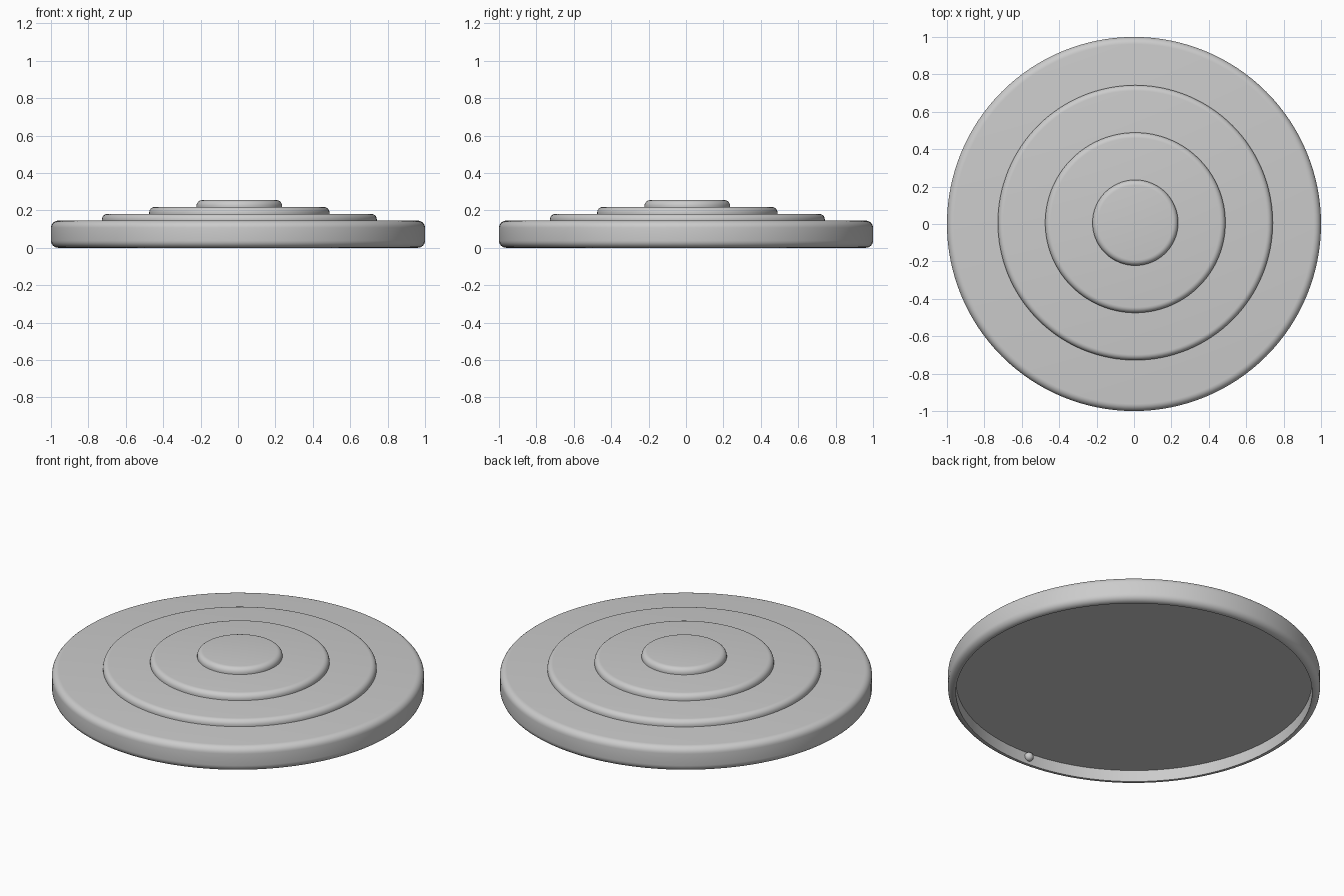
import bpy, bmesh
from math import sin, cos, pi, radians
from mathutils import Vector

if "Cube" in bpy.data.objects:
    bpy.data.objects.remove(bpy.data.objects["Cube"], do_unlink=True)

grey = bpy.data.materials.new("plain_grey")
grey.use_nodes = True
colour = (0.6, 0.6, 0.6, 1)
grey.diffuse_color = colour
grey.node_tree.nodes["Principled BSDF"].inputs["Base Color"].default_value = colour

SEGMENTS = 128


def finish(obj):
    obj.data.materials.append(grey)
    bpy.ops.object.select_all(action="DESELECT")
    obj.select_set(True)
    bpy.context.view_layer.objects.active = obj
    bpy.ops.object.shade_smooth_by_angle(angle=radians(35))


def corner(r, z, size, start, steps=6):
    """Quarter-round profile points centred on (r, z)."""
    return [(r + size * cos(start + pi / 2 * i / steps),
             z + size * sin(start + pi / 2 * i / steps)) for i in range(steps + 1)]


def lathe(name, profile, centre=(0, 0)):
    """Turn an (r, z) profile that starts and ends on the axis."""
    bm = bmesh.new()
    verts = [bm.verts.new((r, 0, z)) for r, z in profile]
    edges = [bm.edges.new(pair) for pair in zip(verts, verts[1:])]
    bmesh.ops.spin(bm, geom=verts + edges, cent=(0, 0, 0), axis=(0, 0, 1),
                   angle=2 * pi, steps=SEGMENTS, use_duplicate=False)
    bmesh.ops.remove_doubles(bm, verts=bm.verts, dist=0.0001)
    bmesh.ops.recalc_face_normals(bm, faces=bm.faces)
    mesh = bpy.data.meshes.new(name)
    bm.to_mesh(mesh)
    bm.free()
    obj = bpy.data.objects.new(name, mesh)
    obj.location = Vector((*centre, 0))
    bpy.context.collection.objects.link(obj)
    finish(obj)


# Base dish: rounded rim, recessed underside
top, recess, inner, round_size = 0.145, 0.068, 0.957, 0.038
base = [(0, recess), (inner, recess), (inner, 0)]
base += corner(1 - round_size, round_size, round_size, -pi / 2)
base += corner(1 - round_size, top - round_size, round_size, 0)
base += [(0, top)]
lathe("base_dish", base)

# Three stacked round steps, each with a rounded top edge
step_height, soft = 0.0365, 0.03
for i, (name, radius) in enumerate([("lower_step", 0.735), ("middle_step", 0.482),
                                    ("top_step", 0.229)]):
    z = top + i * step_height
    profile = [(0, z), (radius, z)]
    profile += corner(radius - soft, z + step_height - soft, soft, 0)
    profile += [(0, z + step_height)]
    lathe(name, profile, (0.007, 0.007))

# Small knob on the inside of the rim
bpy.ops.mesh.primitive_uv_sphere_add(segments=24, ring_count=12, radius=0.025,
                                     location=(-0.06, -0.95, 0.043))
knob = bpy.context.object
knob.name = "rim_knob"
finish(knob)
